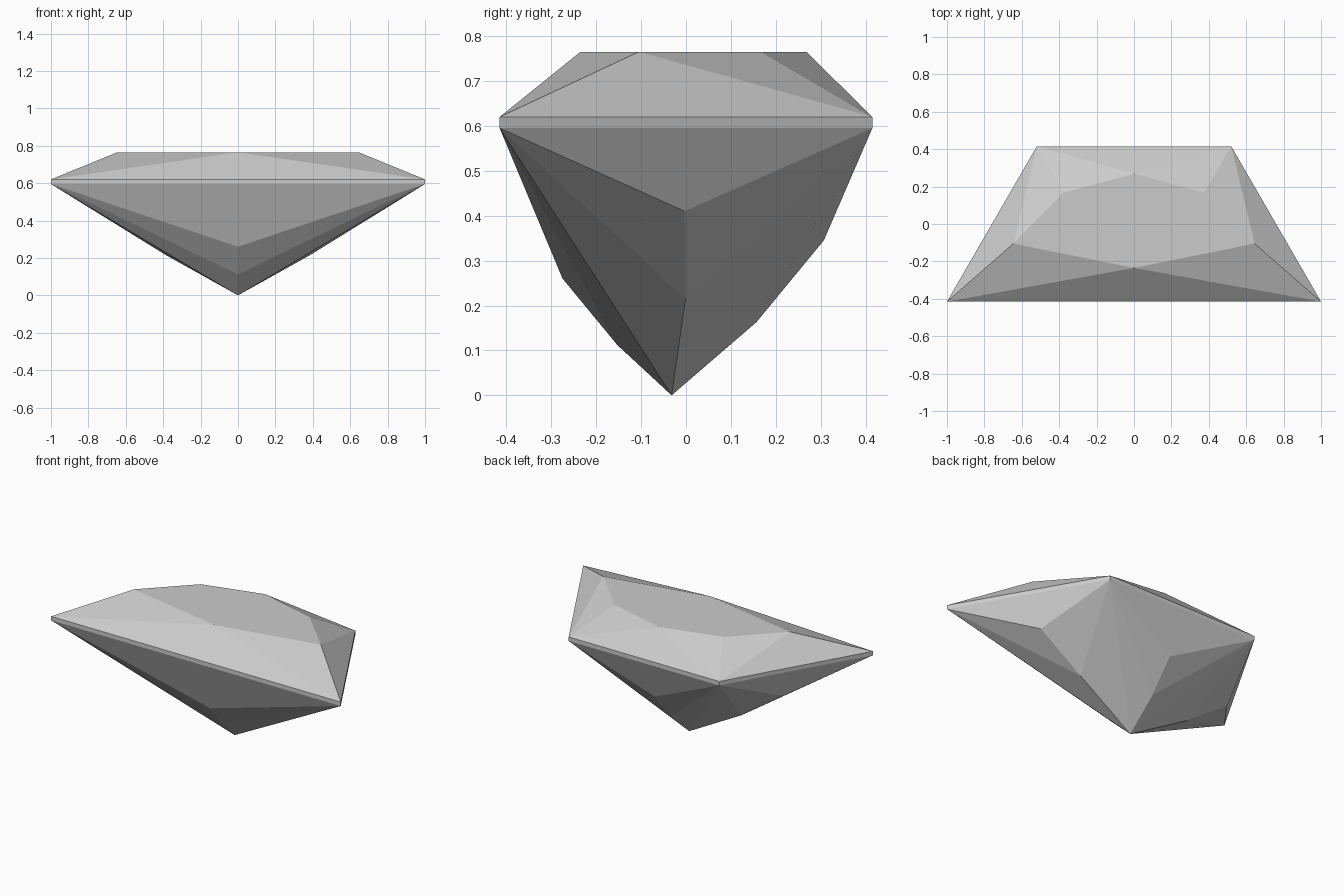
import bpy
import bmesh
from mathutils import Vector

if "Cube" in bpy.data.objects:
    bpy.data.objects.remove(bpy.data.objects["Cube"], do_unlink=True)

grey = bpy.data.materials.new("pale grey")
grey.use_nodes = True
colour = (0.6, 0.6, 0.6, 1)
grey.diffuse_color = colour
grey.node_tree.nodes["Principled BSDF"].inputs["Base Color"].default_value = colour

GIRDLE_LOW, GIRDLE_TOP, TABLE_Z = 0.595, 0.62, 0.765
CORE = Vector((0, 0, 0.5))


def mirror(p):
    return (-p[0], p[1], p[2])


def build(name, faces):
    """Make one flat-faceted part, every facet turned outward."""
    bm = bmesh.new()
    for points in faces:
        face = bm.faces.new([bm.verts.new(p) for p in points])
        face.normal_update()
        if face.normal.dot(face.calc_center_median() - CORE) < 0:
            face.normal_flip()
    bmesh.ops.remove_doubles(bm, verts=bm.verts, dist=0.0001)
    mesh = bpy.data.meshes.new(name)
    bm.to_mesh(mesh)
    bm.free()
    mesh.materials.append(grey)
    bpy.context.collection.objects.link(bpy.data.objects.new(name, mesh))


def outline(z):
    """Trapezoid corners, counter-clockwise from the front left."""
    front, back = (1, -0.415, z), (0.52, 0.415, z)
    return [front, back, mirror(back), mirror(front)]


# Girdle: thin upright band
low, top = outline(GIRDLE_LOW), outline(GIRDLE_TOP)
build("girdle", [(low[i - 1], low[i], top[i], top[i - 1]) for i in range(4)])

# Crown: flat table ringed by triangular facets
table_front = (0, -0.235, TABLE_Z)
table_side = (0.645, -0.105, TABLE_Z)
table_rear = (0.375, 0.168, TABLE_Z)
table_back = (0, 0.268, TABLE_Z)
front, back = top[0], top[1]
half = [
    (front, table_front, table_side),
    (front, back, table_side),
    (back, table_side, table_rear),
    (back, table_rear, table_back),
]
crown = half + [tuple(map(mirror, f)) for f in half]
crown.append((front, mirror(front), table_front))
crown.append((back, mirror(back), table_back))
crown.append((table_front, table_side, table_rear, table_back,
              mirror(table_rear), mirror(table_side)))
build("crown", crown)

# Pavilion: three tiers of facets below each girdle edge, meeting at the culet
culet = (0, -0.032, 0)
side_tiers = [(0.67, -0.003, 0.41), (0.385, -0.001, 0.215)]
tiers = [
    side_tiers,
    [(0, 0.307, 0.345), (0, 0.157, 0.163)],
    [mirror(p) for p in side_tiers],
    [(0, -0.275, 0.26), (0, -0.153, 0.112)],
]
pavilion = []
for i, (upper, lower) in enumerate(tiers):
    a, b = low[i], low[(i + 1) % 4]
    pavilion.append((a, b, upper))
    for corner in (a, b):
        pavilion.append((corner, upper, lower))
        pavilion.append((corner, lower, culet))
build("pavilion", pavilion)
